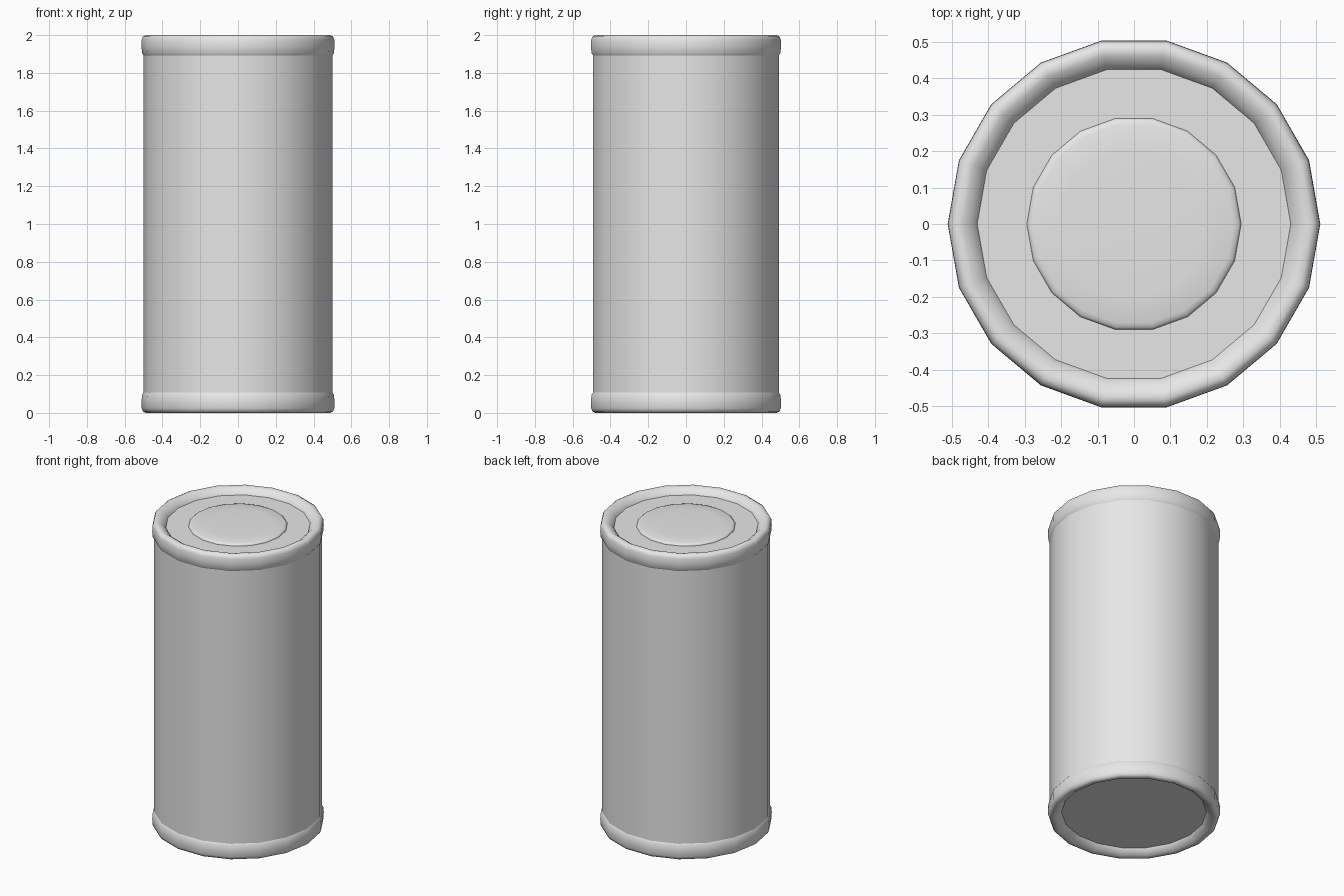
import bpy
import bmesh
from math import cos, sin, pi, radians

SIDES = 18
HEIGHT = 2.0

cube = bpy.data.objects.get("Cube")
if cube:
    bpy.data.objects.remove(cube, do_unlink=True)

# One plain grey for the whole can
grey = bpy.data.materials.new("light grey")
grey.use_nodes = True
colour = (0.8, 0.8, 0.8, 1)
grey.diffuse_color = colour
grey.node_tree.nodes["Principled BSDF"].inputs["Base Color"].default_value = colour


def lathe(name, profile, closed=False, flip=False, smooth=40):
    """Turn (radius, height) points about z; flip mirrors top to bottom."""
    bm = bmesh.new()
    rings = []
    for r, z in profile:
        z = HEIGHT - z if flip else z
        rings.append([bm.verts.new((r * cos(2 * pi * i / SIDES),
                                    r * sin(2 * pi * i / SIDES), z))
                      for i in range(SIDES)])
    pairs = list(zip(rings, rings[1:]))
    if closed:
        pairs.append((rings[-1], rings[0]))
    for a, b in pairs:
        for i in range(SIDES):
            j = (i + 1) % SIDES
            bm.faces.new((a[i], a[j], b[j], b[i]))
    if not closed:
        bm.faces.new(rings[0])
        bm.faces.new(rings[-1])
    bmesh.ops.recalc_face_normals(bm, faces=bm.faces)
    mesh = bpy.data.meshes.new(name)
    bm.to_mesh(mesh)
    bm.free()
    mesh.materials.append(grey)
    obj = bpy.data.objects.new(name, mesh)
    bpy.context.collection.objects.link(obj)
    bpy.ops.object.select_all(action='DESELECT')
    obj.select_set(True)
    bpy.context.view_layer.objects.active = obj
    bpy.ops.object.shade_smooth_by_angle(angle=radians(smooth))
    return obj


# Straight wall with recessed flat ends
lathe("body", [(0.5, 0.04), (0.5, 1.96)])

# Rounded rims, the lower one mirrored from the upper
rim = [(0.498, 1.89), (0.508, 1.905), (0.511, 1.94), (0.51, 1.975),
       (0.503, 1.992), (0.488, 2.0), (0.468, 1.996), (0.448, 1.983),
       (0.434, 1.968), (0.425, 1.95), (0.425, 1.89)]
lathe("top_rim", rim, closed=True)
lathe("bottom_rim", rim, closed=True, flip=True)

# Slightly raised round panel on the lid, with a soft edge
lathe("lid_panel", [(0.294, 1.95), (0.294, 1.964), (0.288, 1.97),
                    (0.275, 1.974), (0.2, 1.977), (0.08, 1.979)], smooth=60)
